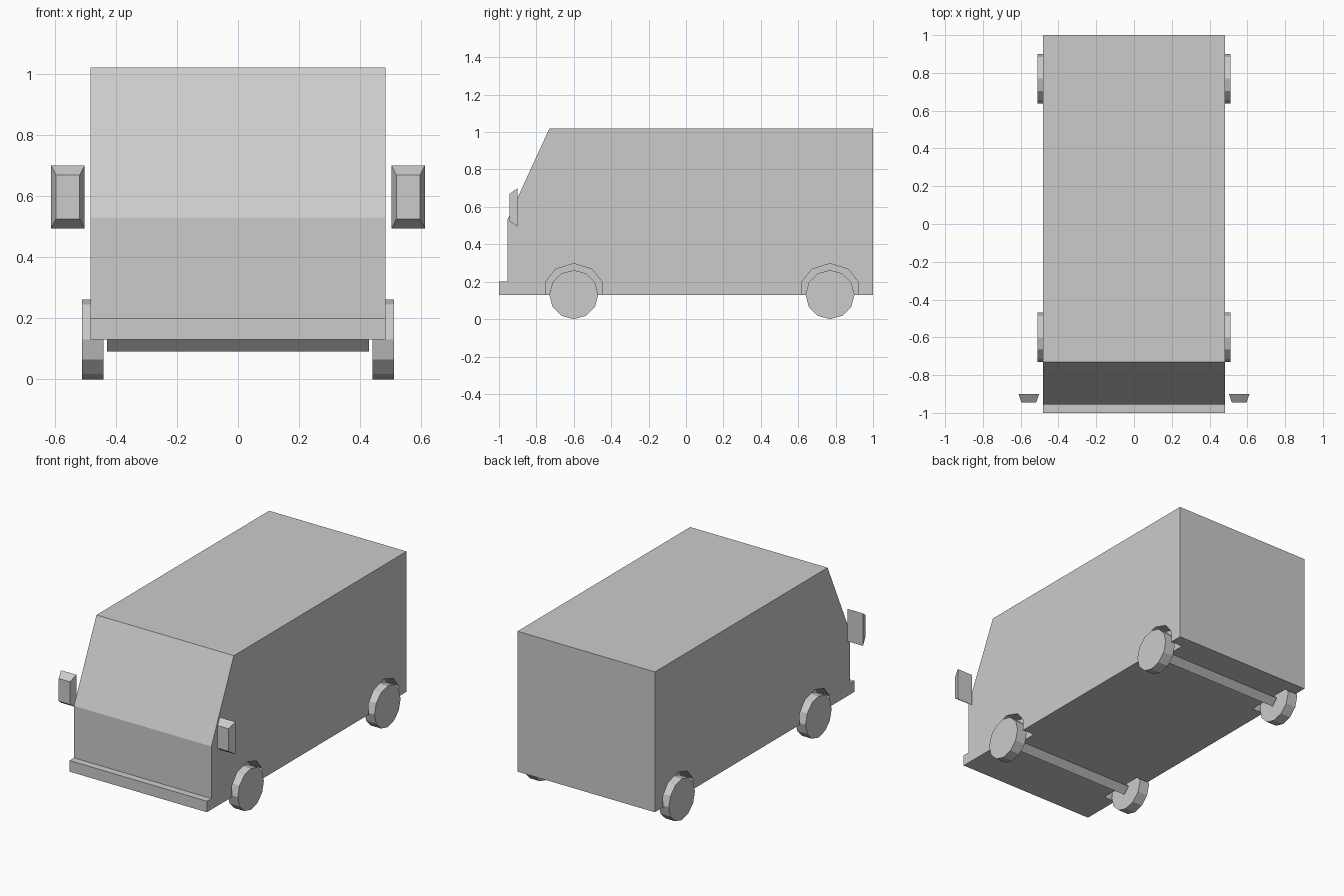
import bpy, bmesh, math
from mathutils import Matrix

if "Cube" in bpy.data.objects:
    bpy.data.objects.remove(bpy.data.objects["Cube"])

AXLE_Y = (-0.60, 0.77)


def add_object(name, bm):
    bmesh.ops.recalc_face_normals(bm, faces=bm.faces)
    mesh = bpy.data.meshes.new(name)
    bm.to_mesh(mesh)
    bm.free()
    ob = bpy.data.objects.new(name, mesh)
    bpy.context.collection.objects.link(ob)
    return ob


def extrude_profile(name, yz, x0, x1):
    """Extrude a side profile of (y, z) points across x."""
    bm = bmesh.new()
    face = bm.faces.new([bm.verts.new((x0, y, z)) for y, z in yz])
    ext = bmesh.ops.extrude_face_region(bm, geom=[face])
    verts = [g for g in ext["geom"] if isinstance(g, bmesh.types.BMVert)]
    bmesh.ops.translate(bm, verts=verts, vec=(x1 - x0, 0, 0))
    return add_object(name, bm)


def cylinder_x(name, x, y, z, radius, length, sides):
    """Cylinder lying along x with a corner at the top."""
    bm = bmesh.new()
    bmesh.ops.create_cone(bm, cap_ends=True, segments=sides, radius1=radius,
                          radius2=radius, depth=length)
    # Put a corner on top: find the corner offset after laying it on its side
    bmesh.ops.rotate(bm, verts=bm.verts, matrix=Matrix.Rotation(math.pi / 2, 3, 'Y'))
    bmesh.ops.translate(bm, verts=bm.verts, vec=(x, y, z))
    return add_object(name, bm)


# Van body with bumper step and sloped windscreen
body = extrude_profile("body", [(-1, 0.13), (-1, 0.20), (-0.955, 0.20), (-0.955, 0.53),
                                (-0.73, 1.02), (1, 1.02), (1, 0.13)], -0.482, 0.482)

# Wheel arches cut into both sides
ARCH = [(-0.15, 0.05), (-0.15, 0.20), (-0.097, 0.267), (0, 0.297),
        (0.097, 0.267), (0.15, 0.20), (0.15, 0.05)]
for y in AXLE_Y:
    for s in (-1, 1):
        cutter = extrude_profile("arch_cutter", [(y + a, z) for a, z in ARCH],
                                 s * 0.40, s * 0.60)
        cutter.hide_render = True
        cutter.hide_set(True)
        mod = body.modifiers.new("arch", 'BOOLEAN')
        mod.operation = 'DIFFERENCE'
        mod.solver = 'EXACT'
        mod.object = cutter

# Wheels and axles
for end, y in zip(("front", "rear"), AXLE_Y):
    for side, s in (("left", -1), ("right", 1)):
        cylinder_x(f"{end}_{side}_wheel", s * 0.475, y, 0.131, 0.131, 0.07, 12)
    cylinder_x(f"{end}_axle", 0, y, 0.131, 0.04, 0.856, 4)

# Wing mirrors, tapering towards the front
for side, s in (("left", -1), ("right", 1)):
    bm = bmesh.new()
    bmesh.ops.create_cube(bm, size=1)
    for v in bm.verts:
        front = v.co.y < 0
        w, h = (0.078, 0.144) if front else (0.109, 0.206)
        v.co = (s * 0.557 + v.co.x * w, -0.945 if front else -0.90, 0.597 + v.co.z * h)
    add_object(f"{side}_mirror", bm)
